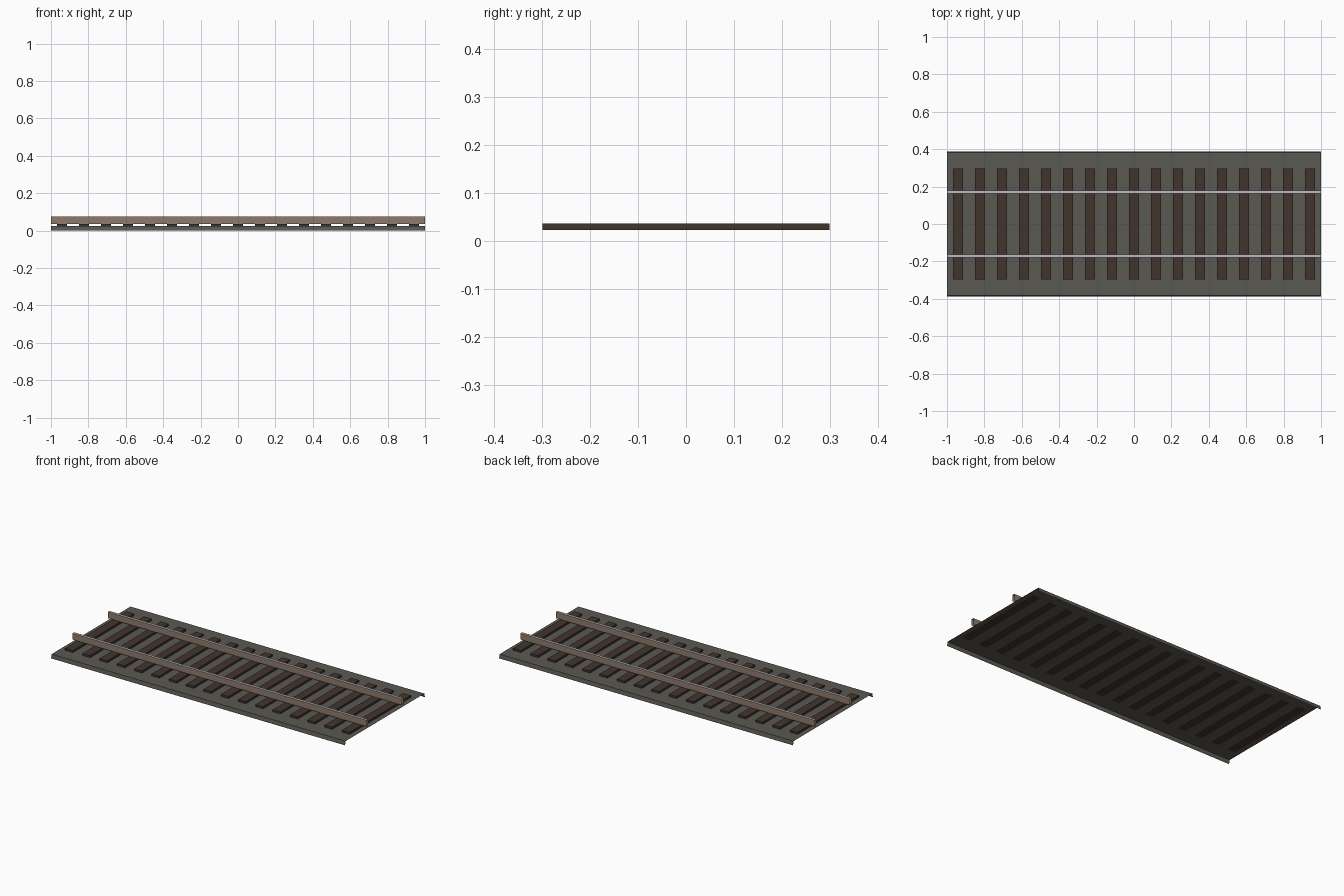
import bpy, bmesh

if "Cube" in bpy.data.objects:
    bpy.data.objects.remove(bpy.data.objects["Cube"])


def material(name, srgb):
    m = bpy.data.materials.new(name)
    lin = [((c / 255 + 0.055) / 1.055) ** 2.4 for c in srgb]
    m.diffuse_color = (*lin, 1.0)
    m.use_nodes = True
    m.node_tree.nodes["Principled BSDF"].inputs["Base Color"].default_value = m.diffuse_color
    return m


GRAVEL = material("grey gravel", (91, 88, 81))
TIMBER = material("dark timber", (66, 52, 45))
RUST = material("rusty steel", (144, 122, 107))
SHINE = material("polished steel", (188, 187, 198))


def finish(name, bm, mats):
    mesh = bpy.data.meshes.new(name)
    bm.to_mesh(mesh)
    bm.free()
    for m in mats:
        mesh.materials.append(m)
    ob = bpy.data.objects.new(name, mesh)
    bpy.context.collection.objects.link(ob)
    return ob


def sweep_open(name, profile, mats, top_index=0):
    """Sweep an open y/z profile along x, leaving the ends uncapped."""
    bm = bmesh.new()
    rows = [[bm.verts.new((x, y, z)) for x in (-1, 1)] for y, z in profile]
    for a, b in zip(rows, rows[1:]):
        f = bm.faces.new((a[0], a[1], b[1], b[0]))
        f.normal_update()
        f.material_index = top_index if f.normal.z > 0.9 else 0
    return finish(name, bm, mats)


# ballast bed: thin open sheet with turned-down edges
BED = 0.024
sweep_open("ballast_bed", [(-0.388, 0), (-0.383, BED), (0.383, BED), (0.388, 0)], [GRAVEL])

# sleepers
COUNT, PITCH = 17, 2 / 17
Z0, Z1 = 0.0235, 0.0365
for i in range(COUNT):
    bm = bmesh.new()
    bmesh.ops.create_cube(bm, size=1)
    bmesh.ops.scale(bm, vec=(0.052, 0.596, Z1 - Z0), verts=bm.verts)
    ob = finish(f"sleeper_{i + 1}", bm, [TIMBER])
    ob.location = ((i - (COUNT - 1) / 2) * PITCH, 0, (Z0 + Z1) / 2)

# rails: rusty sides with a polished running surface
for side, y in (("front", -0.172), ("back", 0.172)):
    w = 0.008
    sweep_open(f"{side}_rail", [(y - w, Z1), (y - w, 0.075), (y + w, 0.075), (y + w, Z1)],
               [RUST, SHINE], 1)
